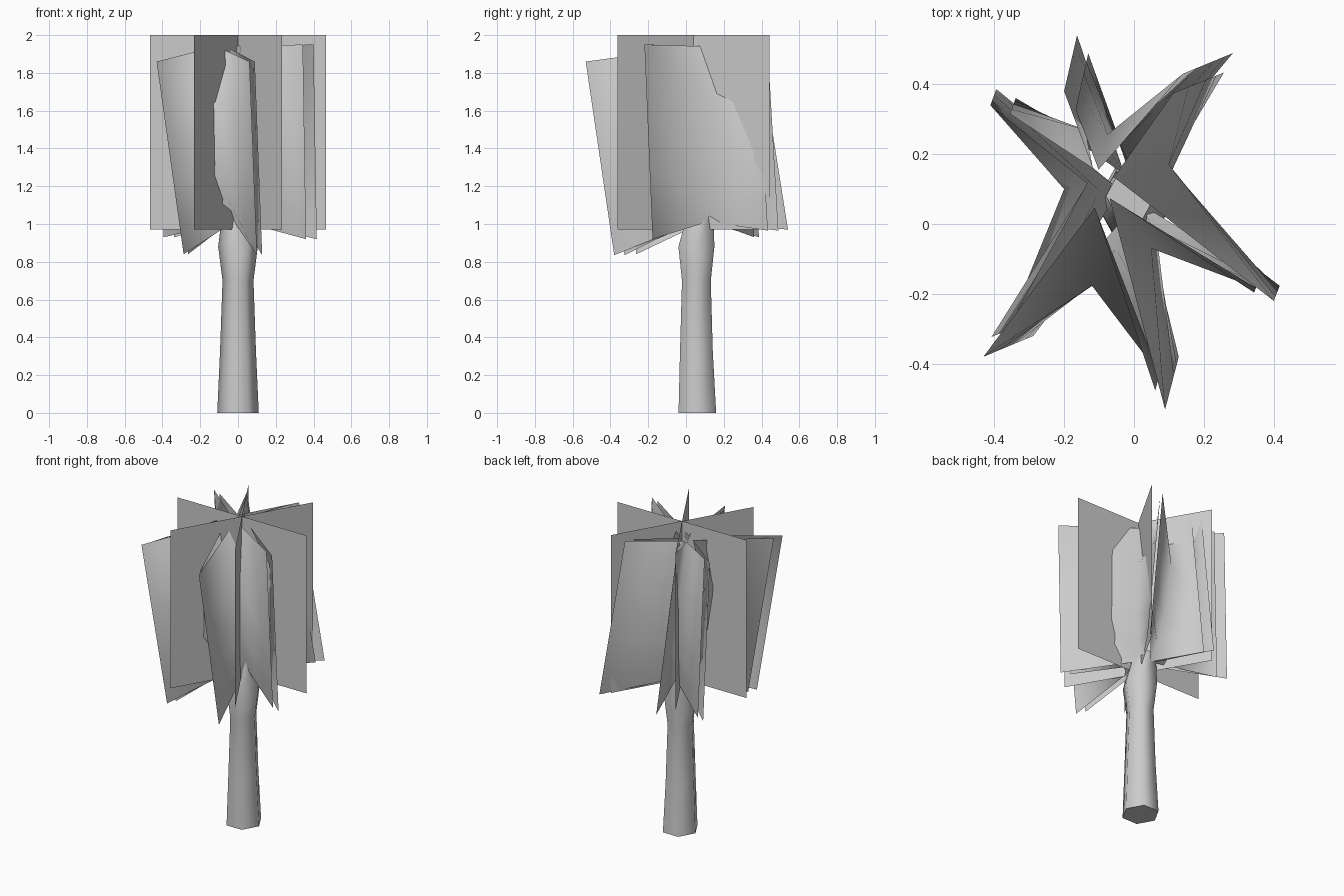
import bpy, bmesh, math
from mathutils import Vector

cube = bpy.data.objects.get("Cube")
if cube:
    bpy.data.objects.remove(cube)

grey = bpy.data.materials.new("plain_grey")
grey.use_nodes = True
COLOUR = (0.6, 0.6, 0.6, 1)
grey.diffuse_color = COLOUR
grey.node_tree.nodes["Principled BSDF"].inputs["Base Color"].default_value = COLOUR


def make(name, rows, closed=False, cap=False, smooth=True):
    """Skin a grid of points given row by row."""
    bm = bmesh.new()
    grid = [[bm.verts.new(p) for p in row] for row in rows]
    n = len(grid[0])
    for low, high in zip(grid, grid[1:]):
        for i in range(n if closed else n - 1):
            j = (i + 1) % n
            bm.faces.new((low[i], low[j], high[j], high[i]))
    if cap:
        bm.faces.new(grid[0][::-1])
        bm.faces.new(grid[-1])
    for f in bm.faces:
        f.smooth = smooth
    mesh = bpy.data.meshes.new(name)
    bm.to_mesh(mesh)
    bm.free()
    mesh.materials.append(grey)
    obj = bpy.data.objects.new(name, mesh)
    bpy.context.collection.objects.link(obj)
    return obj


# Trunk: six-sided, waisted
trunk_rings = []
for z, rx, ry, cx, cy in [(0, .11, .115, 0, .06), (.33, .095, .1, 0, .055),
                          (.7, .082, .088, 0, .055), (.88, .105, .11, 0, .055),
                          (1.08, .07, .075, -.01, .08)]:
    trunk_rings.append([(cx + rx * math.cos(k * math.pi / 3),
                         cy + ry * math.sin(k * math.pi / 3), z) for k in range(6)])
trunk = make("trunk", trunk_rings, closed=True, cap=True)
bpy.context.view_layer.objects.active = trunk
trunk.select_set(True)
bpy.ops.object.shade_smooth_by_angle(angle=math.radians(65))
trunk.select_set(False)

# Three upright crossed foliage cards
for k in range(3):
    d = Vector((math.cos(k * math.pi / 3), math.sin(k * math.pi / 3), 0)) * .465
    c = Vector((0, .04, 0))
    make("upright_card_%d" % (k + 1),
         [[c - d + Vector((0, 0, z)), c + d + Vector((0, 0, z))] for z in (.97, 2)],
         smooth=False)

# Leaning six-armed foliage: folded sheets between neighbouring arms
AXIS_LOW, AXIS_TOP = Vector((0, .1, .92)), Vector((-.1, .12, 1.94))

# Outer corners of each arm (bottom, top), clockwise from the back
ARMS = [((-.163, .54, .97), (-.2, .38, 1.98)),
        ((.283, .489, .965), (.14, .43, 1.98)),
        ((.417, -.177, .92), (.4, -.22, 1.95)),
        ((.128, -.38, .835), (.089, -.531, 1.86)),
        ((-.288, -.32, .84), (-.431, -.38, 1.86)),
        ((-.394, .386, .93), (-.411, .34, 1.95))]
# Deepest fold between each arm and the one before it
FOLDS = [(-.14, .27), (-.075, .257), (.1, .17), (.05, -.07), (-.12, -.177), (-.2, .1)]
# Height along the arm edge, height along the fold, fold depth
STEPS = [(0, .09, .25), (.15, .2, .6), (.35, .35, .85), (.7, .7, 1), (1, 1, .25)]


def shorter(corner, axis):
    """Corner of the second sheet on an arm, set inward and to one side."""
    out = corner - axis
    out.z = 0
    out.normalize()
    return corner - out * .06 + Vector((out.y, -out.x, 0)) * .012


for k in range(6):
    low, top = (Vector(p) for p in ARMS[k])
    before = [Vector(p) for p in ARMS[k - 1]]
    s_low, s_top = shorter(before[0], AXIS_LOW), shorter(before[1], AXIS_TOP)
    reach = Vector((*FOLDS[k], 0)) - AXIS_LOW.lerp(AXIS_TOP, .7)
    reach.z = 0
    rows = [[s_low.lerp(s_top, t), AXIS_LOW.lerp(AXIS_TOP, u) + reach * r, low.lerp(top, t)]
            for t, u, r in STEPS]
    make("folded_leaf_sheet_%d" % (k + 1), rows)
